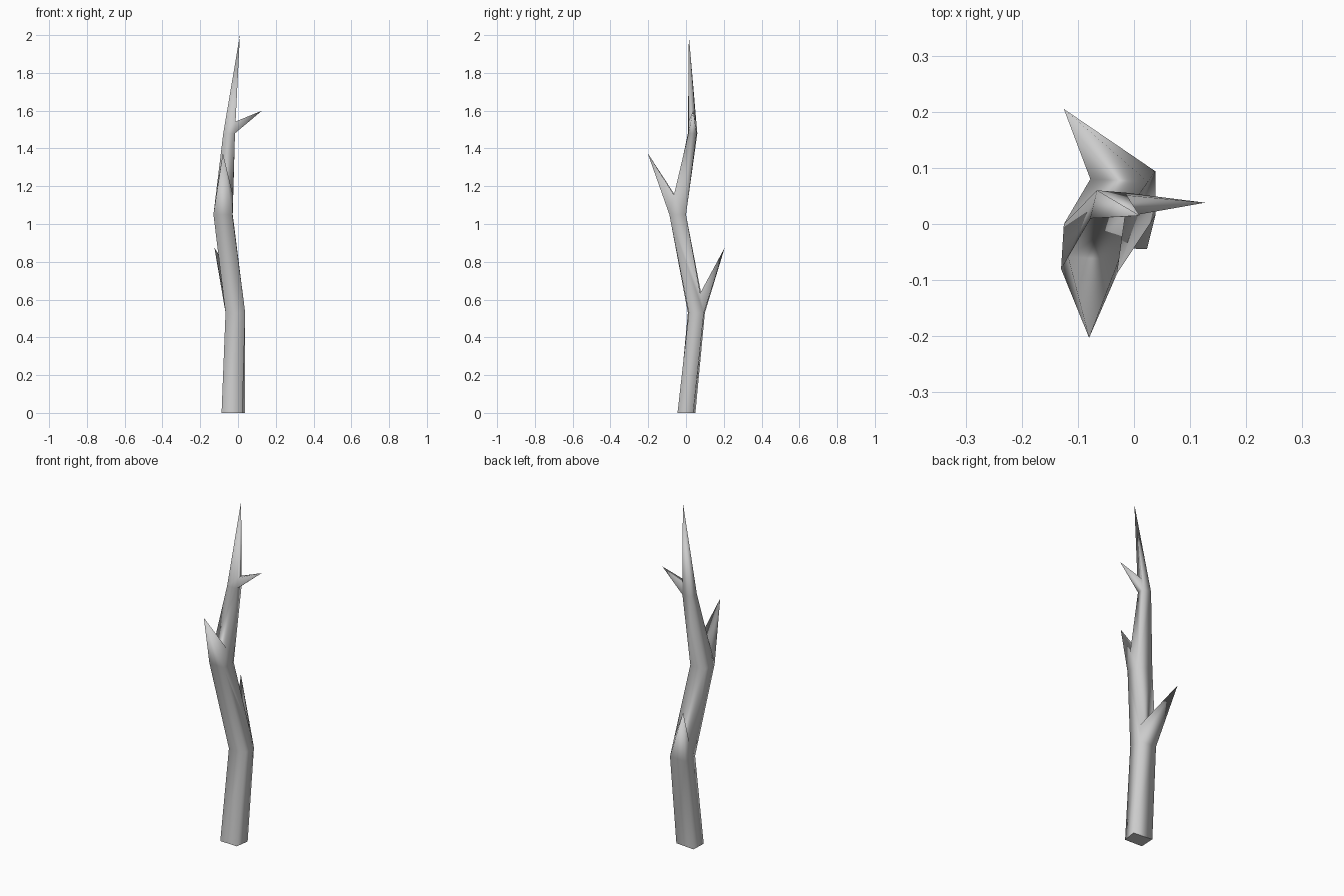
import bpy
import bmesh
from mathutils import Vector

cube = bpy.data.objects.get("Cube")
if cube:
    bpy.data.objects.remove(cube, do_unlink=True)

# Bark material
bark = bpy.data.materials.new("grey_bark")
bark.use_nodes = True
colour = (0.6, 0.6, 0.6, 1)
bark.diffuse_color = colour
bark.node_tree.nodes["Principled BSDF"].inputs["Base Color"].default_value = colour

FRONT, RIGHT, BACK = 0, 1, 2

# Trunk rings: height, then corners front-left, front-right, back-right, back-left
rings = [
    (0.00, [(-.087, -.04), (.023, -.045), (.036, .038), (-.083, .05)]),
    (0.53, [(-.066, .01), (.038, .015), (.038, .094), (-.066, .1)]),
    (1.05, [(-.13, -.08), (-.03, -.088), (-.028, 0), (-.125, 0)]),
    (1.48, [(-.078, .01), (-.016, .013), (-.016, .056), (-.066, .06)]),
]
trunk_tip = Vector((.01, .015, 2))

# Side shoots by segment: side of the trunk, fork position along it, tip
shoots = {
    1: (BACK, .2, Vector((-.125, .205, .875))),
    2: (FRONT, .24, Vector((-.08, -.203, 1.375))),
    3: (RIGHT, .12, Vector((.127, .038, 1.6))),
}

bm = bmesh.new()
loops = [[bm.verts.new((x, y, z)) for x, y in pts] for z, pts in rings]
loops.append([bm.verts.new(trunk_tip)] * 4)


def add_face(corners):
    """Make a face, skipping corners that coincide at a point."""
    bm.faces.new(list(dict.fromkeys(corners))).smooth = True


# Trunk segments, each with a pointed shoot growing out of one side
for seg in range(len(loops) - 1):
    low, high = loops[seg], loops[seg + 1]
    side, fork, forks = None, 0, {}
    if seg in shoots:
        side, fork, tip_co = shoots[seg]
        for k in (side, (side + 1) % 4):
            forks[k] = bm.verts.new(low[k].co.lerp(high[k].co, fork))
    for i in range(4):
        j = (i + 1) % 4
        if i == side:
            add_face([forks[i], forks[j], high[j], high[i]])
            tip = bm.verts.new(tip_co)
            base = [low[i], low[j], forks[j], forks[i]]
            for k in range(4):
                add_face([base[k], base[(k + 1) % 4], tip])
        else:
            right = [forks[j]] if j in forks else []
            left = [forks[i]] if i in forks else []
            add_face([low[i], low[j]] + right + [high[j], high[i]] + left)

# Flat cut at the foot
foot = bm.faces.new(reversed(loops[0]))
for edge in foot.edges:
    edge.smooth = False

bmesh.ops.recalc_face_normals(bm, faces=bm.faces)
mesh = bpy.data.meshes.new("branch")
bm.to_mesh(mesh)
bm.free()
mesh.materials.append(bark)
branch = bpy.data.objects.new("branch", mesh)
bpy.context.collection.objects.link(branch)
